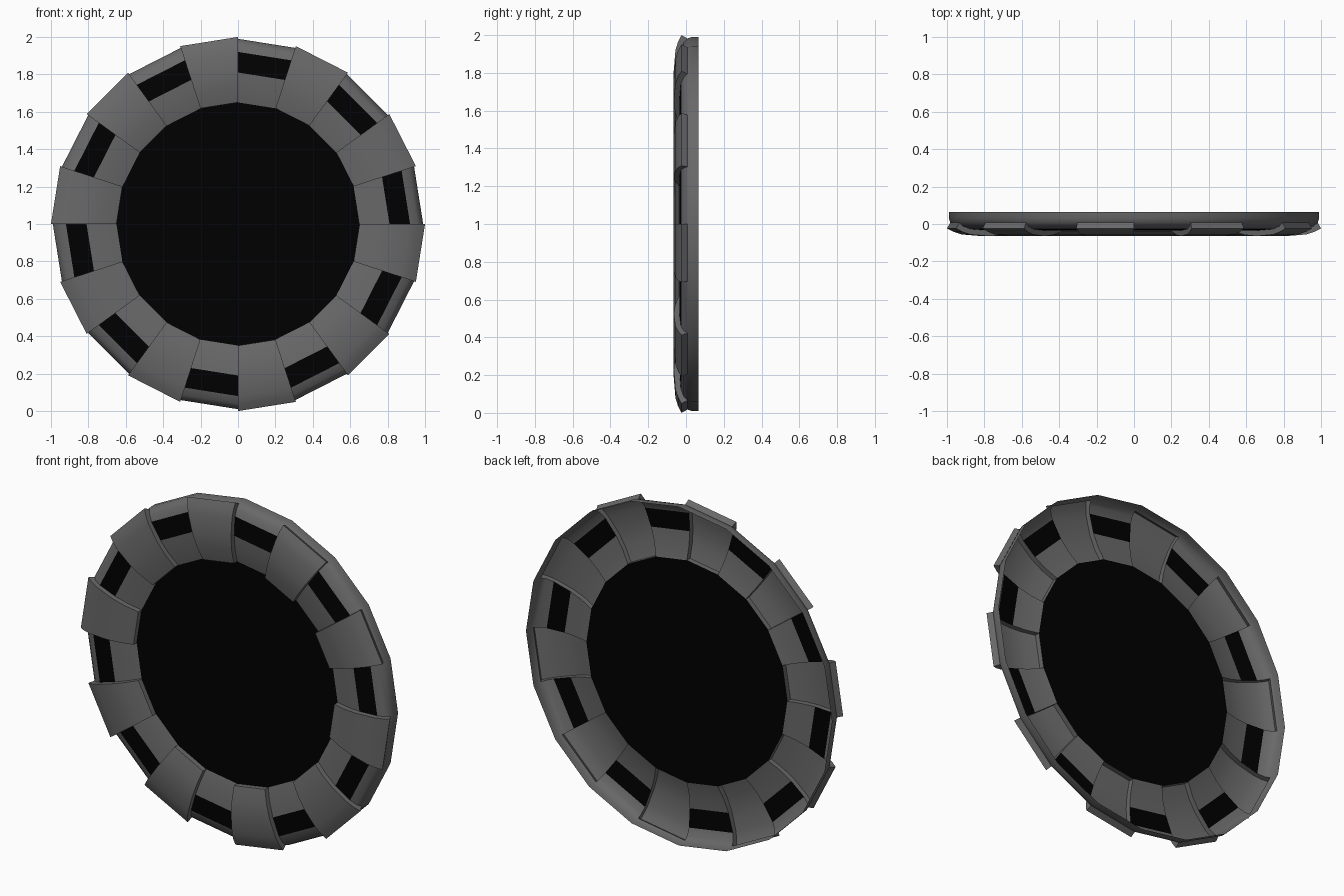
import bpy, bmesh
from math import sin, cos, pi

if "Cube" in bpy.data.objects:
    bpy.data.objects.remove(bpy.data.objects["Cube"])

SEGMENTS = 20
# (radius, y) arched cross-sections: recessed panel and raised plate, then the outer wall
LOW = [(.65, -.008), (.73, -.028), (.81, -.035), (.92, -.027), (.96, -.012), (.982, .008)]
HIGH = [(.65, -.038), (.73, -.058), (.81, -.065), (.92, -.056), (.965, -.042), (1.0, -.024)]
WALL = [(.99, .03), (.99, .065)]


def material(name, v):
    m = bpy.data.materials.new(name)
    m.diffuse_color = (v, v, v, 1)
    m.use_nodes = True
    m.node_tree.nodes["Principled BSDF"].inputs["Base Color"].default_value = m.diffuse_color
    return m


grey = material("dark_grey", .14)
black = material("black", .0)


def place(p, k):
    a = pi / 2 - 2 * pi * k / SEGMENTS
    return (p[0] * cos(a), p[1], 1 + p[0] * sin(a))


def strip(bm, profile, k):
    """One ring segment swept from spoke k to spoke k + 1."""
    for a, b in zip(profile, profile[1:]):
        face(bm, [place(a, k), place(a, k + 1), place(b, k + 1), place(b, k)])


def face(bm, pts):
    bm.faces.new([bm.verts.new(p) for p in pts])


def finish(bm, name, mat):
    bmesh.ops.remove_doubles(bm, verts=bm.verts[:], dist=.0005)
    me = bpy.data.meshes.new(name)
    bm.to_mesh(me)
    bm.free()
    me.materials.append(mat)
    ob = bpy.data.objects.new(name, me)
    bpy.context.collection.objects.link(ob)
    bpy.ops.object.select_all(action='DESELECT')
    bpy.context.view_layer.objects.active = ob
    ob.select_set(True)
    bpy.ops.object.shade_smooth_by_angle(angle=.75)


# Rim: recessed panels alternate with raised plates, open at the back
rim = bmesh.new()
windows = bmesh.new()
for k in range(SEGMENTS):
    if k % 2 == 0:
        strip(rim, LOW[:3], k)
        strip(rim, LOW[3:] + WALL, k)
        strip(windows, LOW[2:4], k)
    else:
        strip(rim, [LOW[0]] + HIGH + [LOW[-1]] + WALL, k)
        # Side steps of the raised plate
        for j in range(len(LOW) - 1):
            loop = [LOW[j], HIGH[j], HIGH[j + 1], LOW[j + 1]]
            face(rim, [place(p, k) for p in loop])
            face(rim, [place(p, k + 1) for p in reversed(loop)])
finish(rim, "rim", grey)
finish(windows, "rim_windows", black)

# Dark centre panel
disc = bmesh.new()
face(disc, [place(LOW[0], -k) for k in range(SEGMENTS)])
finish(disc, "centre_panel", black)
